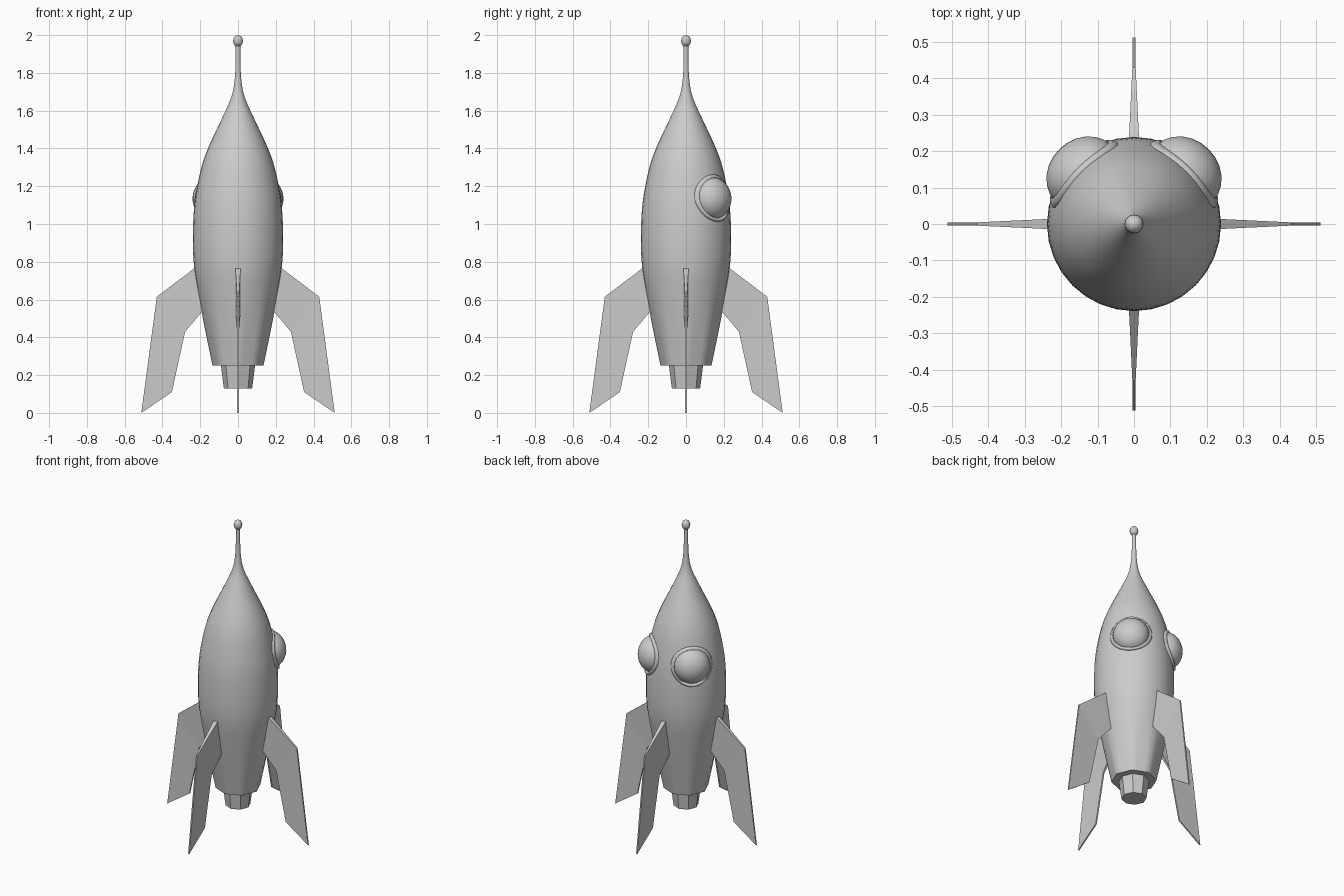
import bpy, bmesh, math
from mathutils import Vector, Matrix

if "Cube" in bpy.data.objects:
    bpy.data.objects.remove(bpy.data.objects["Cube"])


def make(name, bm, smooth=None):
    bmesh.ops.recalc_face_normals(bm, faces=bm.faces)
    me = bpy.data.meshes.new(name)
    bm.to_mesh(me)
    bm.free()
    if smooth:
        me.shade_smooth()
        me.set_sharp_from_angle(angle=math.radians(smooth))
    ob = bpy.data.objects.new(name, me)
    bpy.context.collection.objects.link(ob)
    return ob


def lathe(name, rings, segs, radius, smooth=None):
    # rings: (r, z); radius(r, z, angle) gives the final distance from the axis
    bm = bmesh.new()
    loops = []
    for r, z in rings:
        loops.append([])
        for i in range(segs):
            a = 2 * math.pi * i / segs
            d = radius(r, z, a)
            loops[-1].append(bm.verts.new((d * math.cos(a), d * math.sin(a), z)))
    for lo, hi in zip(loops, loops[1:]):
        for i in range(segs):
            j = (i + 1) % segs
            bm.faces.new((lo[i], lo[j], hi[j], hi[i]))
    bm.faces.new(loops[0])
    bm.faces.new(loops[-1])
    return make(name, bm, smooth)


def catmull(pts, n):
    p = [Vector(q) for q in pts]
    p = [2 * p[0] - p[1]] + p + [2 * p[-1] - p[-2]]
    out = []
    for a, b, c, d in zip(p, p[1:], p[2:], p[3:]):
        for k in range(n):
            t = k / n
            out.append(0.5 * (2 * b + (c - a) * t + (2 * a - 5 * b + 4 * c - d) * t**2
                              + (3 * b - a - 3 * c + d) * t**3))
    return out + [p[-2]]


# Hull: octagonal at the base, blending to round higher up
profile = catmull([(0.135, 0.25), (0.168, 0.41), (0.201, 0.58), (0.232, 0.77), (0.239, 0.93),
                   (0.232, 1.09), (0.212, 1.22), (0.185, 1.33), (0.146, 1.43), (0.087, 1.555),
                   (0.036, 1.67), (0.018, 1.76), (0.013, 1.86), (0.013, 1.96)], 4)


def hull_shape(r, z, a):
    t = min(1, max(0, (z - 0.25) / 0.5))
    b = (a % (math.pi / 4)) - math.pi / 8
    octagon = math.cos(math.pi / 8) / math.cos(b)
    return r * (octagon * (1 - t) + t)


def hull_radius(z):
    for a, b in zip(profile, profile[1:]):
        if a.y <= z <= b.y:
            return a.x + (b.x - a.x) * (z - a.y) / (b.y - a.y)


lathe("hull", profile, 32, hull_shape, 50)

# Engine nozzle
lathe("nozzle", [(0.075, 0.13), (0.091, 0.255)], 8, lambda r, z, a: r)

# Antenna tip
bm = bmesh.new()
bmesh.ops.create_uvsphere(bm, u_segments=16, v_segments=10, radius=1,
                          matrix=Matrix.Translation((0, 0, 1.969)) @ Matrix.Diagonal((0.026, 0.026, 0.031, 1)))
make("antenna_tip", bm, 60)

# Four fins, thick at the root and thin outside: (distance, height)
outer = [(0.43, 0.615), (0.512, 0.0), (0.35, 0.11), (0.28, 0.43)]
root = [(0.195, 0.53), (0.232, 0.765)]
inner = [(0.15, 0.56), (0.15, 0.72)]
for k in range(4):
    bm = bmesh.new()

    def side(s):
        f = lambda pts, w: [bm.verts.new((x, s * w, z)) for x, z in pts]
        return f(outer, 0.0045), f(root, 0.014), f(inner, 0.018)

    sides = [side(1), side(-1)]
    for o, r, i in sides:
        bm.faces.new((o[0], o[1], o[2], o[3]))
        bm.faces.new((o[0], o[3], r[0], r[1]))
        bm.faces.new((r[1], r[0], i[0], i[1]))
    rims = [o + [r[0], i[0], i[1], r[1]] for o, r, i in sides]
    for n in range(8):
        m = (n + 1) % 8
        bm.faces.new((rims[0][n], rims[0][m], rims[1][m], rims[1][n]))
    bm.transform(Matrix.Rotation(k * math.pi / 2, 4, 'Z'))
    make(f"fin_{k + 1}", bm)

# Two domed windows with rims hugging the hull, at the back corners
ZW, RW = 1.137, 0.115
for name, deg in (("right", 45), ("left", 135)):
    turn = Matrix.Rotation(math.radians(deg), 4, 'Z')
    bm = bmesh.new()
    bmesh.ops.create_uvsphere(bm, u_segments=24, v_segments=16, radius=1,
                              matrix=turn @ Matrix.Translation((0.198, 0, ZW))
                              @ Matrix.Rotation(math.radians(-7), 4, 'Y')
                              @ Matrix.Diagonal((0.092, 0.109, 0.112, 1)))
    make(f"window_{name}", bm, 60)

    bm = bmesh.new()
    n, m, w = 24, 6, 0.011
    rows = []
    for i in range(n):
        a = 2 * math.pi * i / n
        row = []
        for j in range(m):
            b = 2 * math.pi * j / m
            d = RW + w * math.cos(b)
            y, z = d * math.cos(a), ZW + d * math.sin(a)
            x = math.sqrt(hull_radius(z)**2 - y * y) + w * math.sin(b) + 0.002
            row.append(bm.verts.new(turn @ Vector((x, y, z))))
        rows.append(row)
    for i in range(n):
        for j in range(m):
            p, q, k = rows[i], rows[(i + 1) % n], (j + 1) % m
            bm.faces.new((p[j], q[j], q[k], p[k]))
    make(f"window_rim_{name}", bm, 65)
